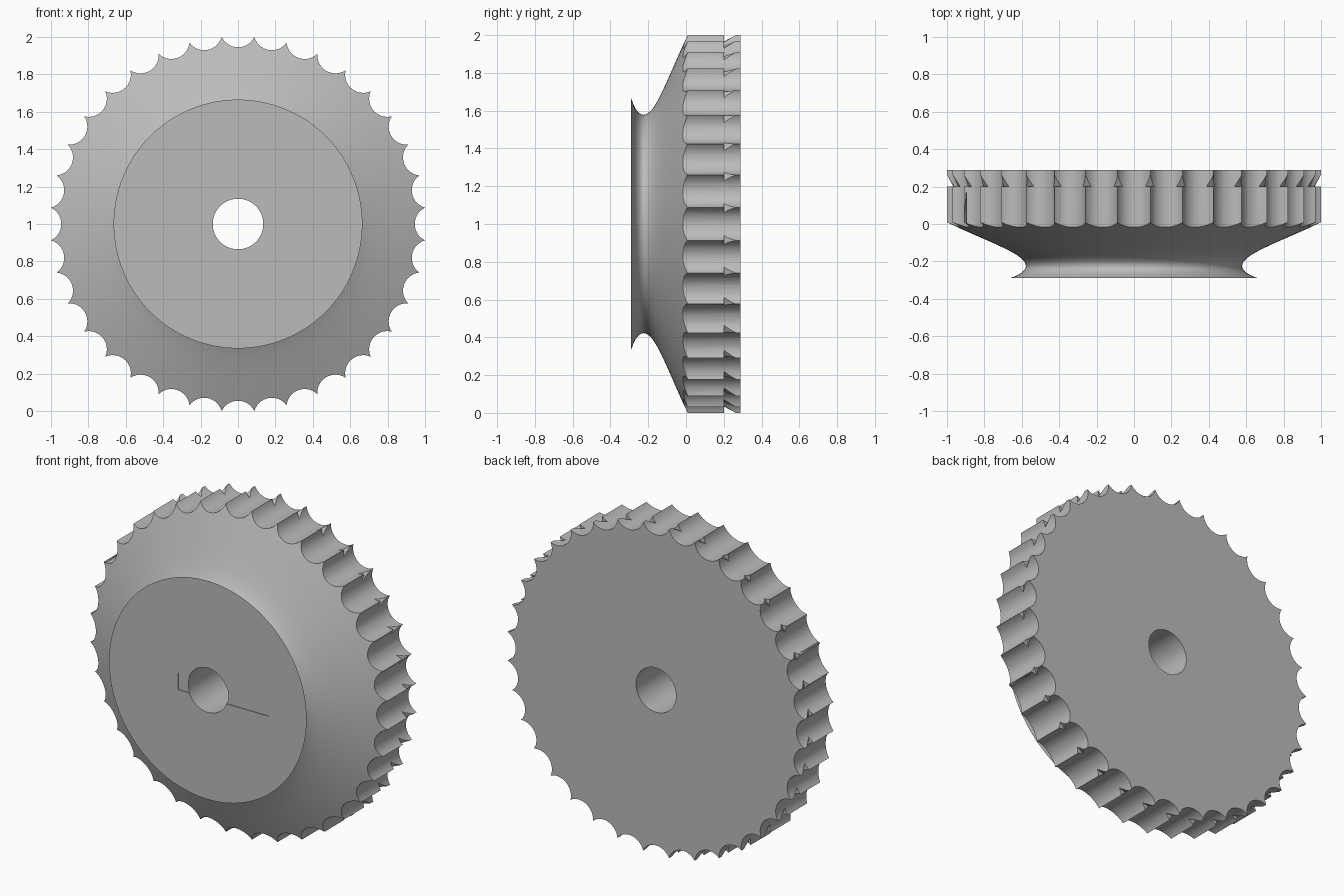
import bpy, bmesh, math
from mathutils import Vector, Matrix, geometry

if "Cube" in bpy.data.objects:
    bpy.data.objects.remove(bpy.data.objects["Cube"])

TEETH = 36
BACK = 0.288
FRONT = -0.29
BORE = 0.135

# One plain grey for everything
grey = bpy.data.materials.new("plain grey")
grey.use_nodes = True
colour = (0.5, 0.5, 0.5, 1)
grey.diffuse_color = colour
grey.node_tree.nodes["Principled BSDF"].inputs["Base Color"].default_value = colour


def make_object(name, bm):
    bmesh.ops.recalc_face_normals(bm, faces=bm.faces)
    mesh = bpy.data.meshes.new(name)
    bm.to_mesh(mesh)
    bm.free()
    mesh.materials.append(grey)
    obj = bpy.data.objects.new(name, mesh)
    bpy.context.collection.objects.link(obj)
    return obj


def lathe(name, profile, steps):
    """Revolve a closed (y, radius) profile about the y axis."""
    bm = bmesh.new()
    verts = [bm.verts.new((r, y, 0)) for y, r in profile]
    edges = [bm.edges.new((a, b)) for a, b in zip(verts, verts[1:] + verts[:1])]
    bmesh.ops.spin(bm, geom=verts + edges, cent=(0, 0, 0), axis=(0, 1, 0),
                   angle=math.tau, steps=steps, use_merge=True)
    bmesh.ops.remove_doubles(bm, verts=bm.verts, dist=1e-5)
    return make_object(name, bm)


def boolean(target, cutter, operation):
    cutter.hide_render = True
    mod = target.modifiers.new("cut", "BOOLEAN")
    mod.operation, mod.object, mod.solver = operation, cutter, "EXACT"
    bpy.context.view_layer.objects.active = target
    bpy.ops.object.modifier_apply(modifier=mod.name)
    bpy.data.objects.remove(cutter)


# Flared neck: a smooth curve from the front rim through the waist to the tooth rim
def bezier(a, b, c, d, count):
    return [tuple(p)[:2] for p in geometry.interpolate_bezier(
        Vector(a), Vector(b), Vector(c), Vector(d), count)]


flare = bezier((FRONT, 0.665), (-0.272, 0.61), (-0.25, 0.578), (-0.225, 0.578), 8)
cone = bezier((-0.225, 0.578), (-0.165, 0.578), (-0.115, 0.73), (0.012, 1.01), 14)
groove = [(0.2, 1.01), (0.2, 0.968), (0.275, 1.01)]
profile = ([(FRONT, BORE)] + flare + cone[1:] + groove
           + [(BACK, 1.01), (BACK, BORE)])
wheel = lathe("scalloped_wheel", profile, 144)

# Scalloped outline: a ring of round hollows meeting in sharp points
hollow, centre, arc_steps = 0.097, 1.042, 14
step = math.tau / TEETH
half_gap = centre * math.sin(step / 2)
reach = math.asin(half_gap / hollow) - step / 2
outline = []
for tooth in range(TEETH):
    turn = Matrix.Rotation(tooth * step, 3, "Y")
    for i in range(arc_steps):
        t = (2 * i / arc_steps - 1) * reach
        local = Vector((hollow * math.sin(t), 0, centre - hollow * math.cos(t)))
        outline.append(turn @ local)

bm = bmesh.new()
face = bm.faces.new([bm.verts.new(p + Vector((0, -0.5, 0))) for p in outline])
extruded = bmesh.ops.extrude_face_region(bm, geom=[face])["geom"]
bmesh.ops.translate(bm, vec=(0, 1, 0),
                    verts=[v for v in extruded if isinstance(v, bmesh.types.BMVert)])
boolean(wheel, make_object("outline_cutter", bm), "INTERSECT")

# Shallow slot across the front of the bore
bm = bmesh.new()
bmesh.ops.create_cube(bm, size=1, matrix=Matrix.Translation((0.105, FRONT, 0))
                      @ Matrix.Diagonal((0.61, 0.01, 0.1, 1)))
boolean(wheel, make_object("slot_cutter", bm), "DIFFERENCE")

# Stand the wheel on the ground and smooth its curved faces
wheel.data.transform(Matrix.Translation((0, 0, 1)))
bpy.ops.object.select_all(action="DESELECT")
wheel.select_set(True)
bpy.context.view_layer.objects.active = wheel
bpy.ops.object.shade_smooth_by_angle(angle=math.radians(30))
